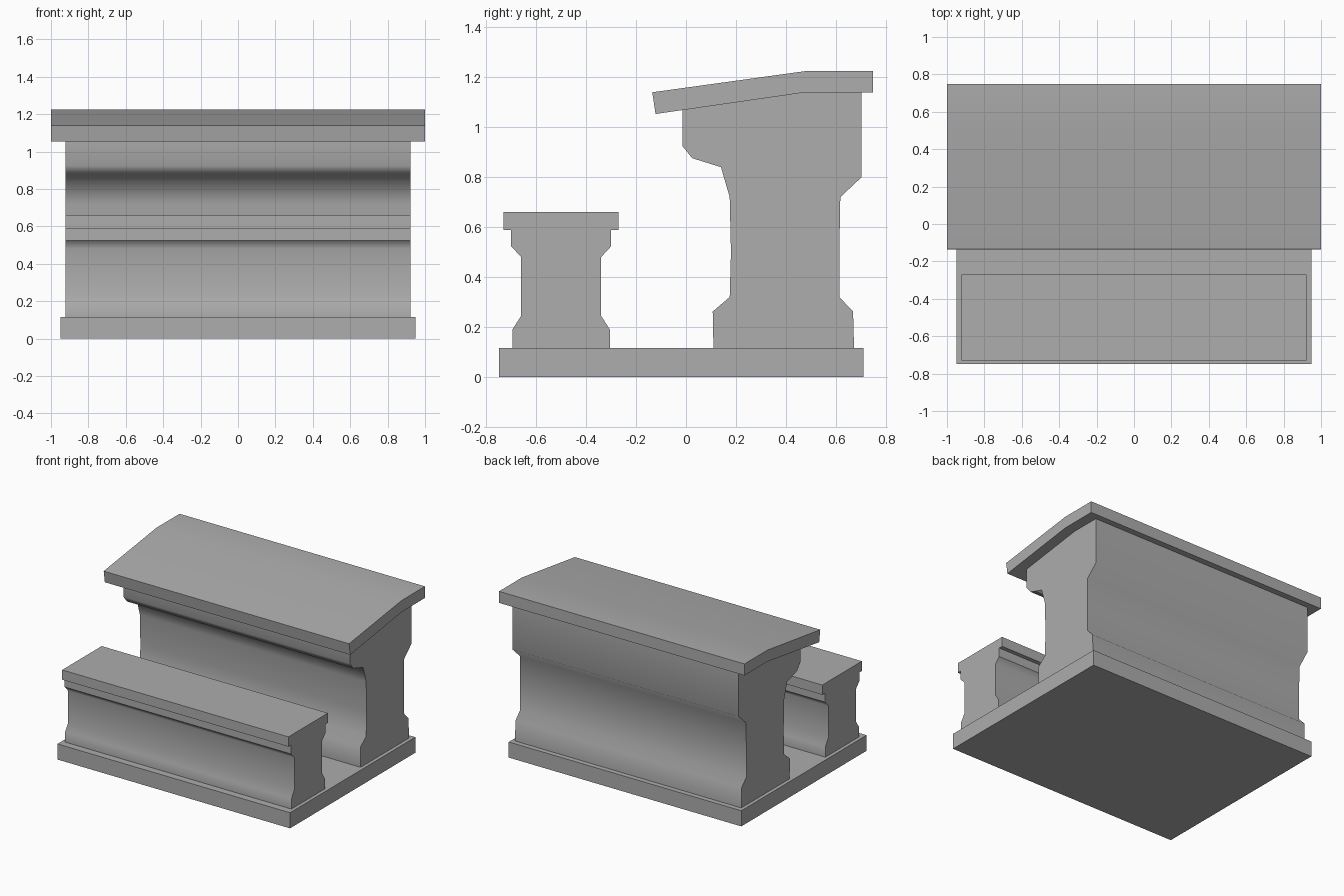
import bpy
import bmesh
import math

# Remove the default cube only
default_cube = bpy.data.objects.get("Cube")
if default_cube:
    bpy.data.objects.remove(default_cube, do_unlink=True)

# Single flat colour
stone = bpy.data.materials.new("mid_grey")
stone.use_nodes = True
grey = (0.418, 0.418, 0.418, 1.0)
stone.diffuse_color = grey
stone.node_tree.nodes["Principled BSDF"].inputs["Base Color"].default_value = grey


def extrude_profile(name, profile, half_width):
    """Sweep a closed (y, z) outline across x, centred on x = 0."""
    bm = bmesh.new()
    outline = [bm.verts.new((-half_width, y, z)) for y, z in profile]
    cap = bm.faces.new(outline)
    swept = bmesh.ops.extrude_face_region(bm, geom=[cap], use_keep_orig=True)
    moved = [g for g in swept["geom"] if isinstance(g, bmesh.types.BMVert)]
    bmesh.ops.translate(bm, verts=moved, vec=(2 * half_width, 0, 0))
    bmesh.ops.recalc_face_normals(bm, faces=bm.faces)
    mesh = bpy.data.meshes.new(name)
    bm.to_mesh(mesh)
    bm.free()
    mesh.materials.append(stone)
    part = bpy.data.objects.new(name, mesh)
    bpy.context.collection.objects.link(part)

    # Soft profile bends, flat broad panels, crisp square corners
    bpy.ops.object.select_all(action="DESELECT")
    part.select_set(True)
    bpy.context.view_layer.objects.active = part
    bpy.ops.object.shade_smooth_by_angle(angle=math.radians(60))
    weighted = part.modifiers.new("panel_normals", "WEIGHTED_NORMAL")
    weighted.keep_sharp = True


def rectangle(front, back, bottom, top):
    return [(front, bottom), (back, bottom), (back, top), (front, top)]


def mirrored(half_outline, centre):
    """Closed outline from (offset, z) pairs, symmetric about y = centre."""
    rear = [(centre + offset, z) for offset, z in half_outline]
    front = [(centre - offset, z) for offset, z in reversed(half_outline)]
    return rear + front


body_half_width = 0.922
base_top = 0.115

# Base slab
extrude_profile("base_slab", rectangle(-0.748, 0.71, 0, base_top), 0.948)

# Bench: waisted support, square collar and flat seat
bench_centre = -0.5
support_half = [(0.195, base_top), (0.195, 0.19), (0.16, 0.245),
                (0.16, 0.48), (0.2, 0.523)]
extrude_profile("bench_support", mirrored(support_half, bench_centre), body_half_width)
extrude_profile("bench_collar", rectangle(-0.7, -0.3, 0.523, 0.588), body_half_width)
extrude_profile("bench_seat", rectangle(-0.73, -0.27, 0.588, 0.66), body_half_width)

# Desk body: flared foot, narrow waist and overhanging upper case
desk_front = [(0.11, base_top), (0.107, 0.262), (0.175, 0.32), (0.18, 0.5),
              (0.175, 0.72), (0.14, 0.84), (0.025, 0.876), (-0.015, 0.925),
              (-0.015, 1.07)]
desk_back = [(0.48, 1.14), (0.703, 1.14), (0.703, 0.8), (0.618, 0.72),
             (0.614, 0.5), (0.614, 0.32), (0.669, 0.262), (0.673, base_top)]
extrude_profile("desk_body", desk_front + desk_back, body_half_width)

# Desk top: sloped writing surface that levels off at the back
desk_top = [(-0.122, 1.053), (0.48, 1.14), (0.748, 1.14),
            (0.748, 1.225), (0.48, 1.225), (-0.135, 1.14)]
extrude_profile("desk_top", desk_top, 1)
